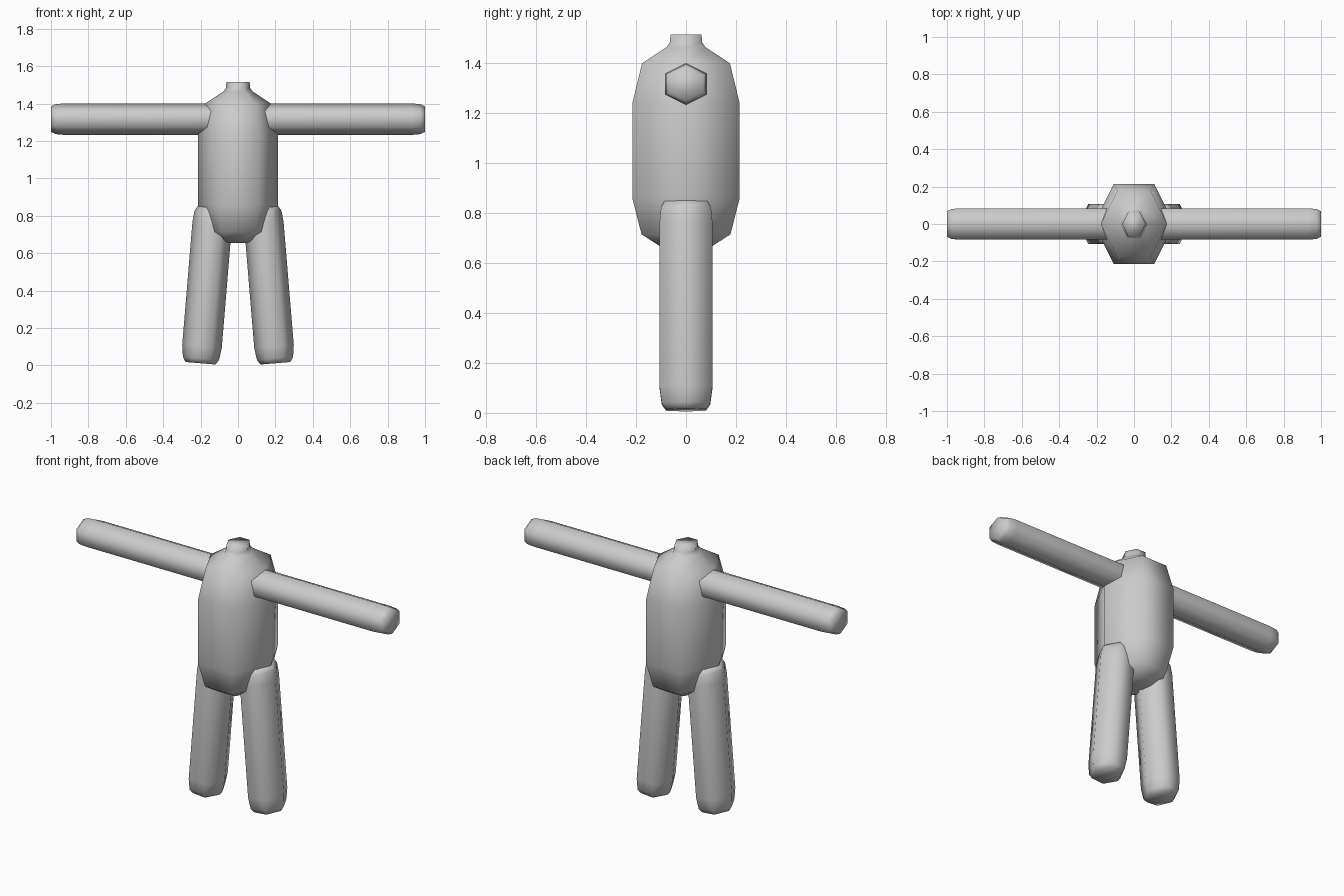
import bpy, bmesh, math
from mathutils import Vector

if "Cube" in bpy.data.objects:
    bpy.data.objects.remove(bpy.data.objects["Cube"])

grey = bpy.data.materials.new("light grey")
grey.diffuse_color = (0.6, 0.6, 0.6, 1)
grey.use_nodes = True
grey.node_tree.nodes["Principled BSDF"].inputs["Base Color"].default_value = grey.diffuse_color

# Hexagon of unit half-extent: points along the first axis, flats along the second
HEX = [(math.cos(math.radians(60 * i)),
        math.sin(math.radians(60 * i)) / math.sin(math.radians(60))) for i in range(6)]


def hex_tube(name, origin, point_dir, flat_dir, rings):
    """Loft hexagonal rings given as (distance along axis, radius)."""
    u, v = Vector(point_dir).normalized(), Vector(flat_dir).normalized()
    w = u.cross(v)
    bm = bmesh.new()
    loops = [[bm.verts.new(Vector(origin) + w * t + (u * a + v * b) * r) for a, b in HEX]
             for t, r in rings]
    for lo, hi in zip(loops, loops[1:]):
        for i in range(6):
            j = (i + 1) % 6
            bm.faces.new((lo[i], lo[j], hi[j], hi[i]))
    bm.faces.new(loops[0][::-1])
    bm.faces.new(loops[-1])
    bmesh.ops.recalc_face_normals(bm, faces=bm.faces)
    for f in bm.faces:
        f.smooth = True
    mesh = bpy.data.meshes.new(name)
    bm.to_mesh(mesh)
    bm.free()
    mesh.materials.append(grey)
    obj = bpy.data.objects.new(name, mesh)
    bpy.context.collection.objects.link(obj)
    return obj


# Torso with short neck
hex_tube("torso", (0, 0, 0), (1, 0, 0), (0, 1, 0),
         [(0.655, 0.06), (0.668, 0.105), (0.715, 0.178), (0.86, 0.215), (1.24, 0.215),
          (1.40, 0.176), (1.465, 0.078), (1.485, 0.064), (1.515, 0.0625)])

for side, label in ((1, "left"), (-1, "right")):
    # Arm, stretched straight out from inside the torso
    hex_tube(label + "_arm", (0, 0, 1.317), (0, 0, side), (0, -1, 0),
             [(0.08, 0.07), (0.10, 0.08), (0.15, 0.084), (0.93, 0.084),
              (0.975, 0.08), (1.0, 0.068)])
    # Leg, splayed slightly outwards
    tilt = 0.083
    hex_tube(label + "_leg", (side * 0.2, 0, 0.012), (1, 0, side * tilt), (0, 1, 0),
             [(0, 0.08), (0.025, 0.097), (0.09, 0.106), (0.75, 0.106),
              (0.81, 0.1), (0.835, 0.086)])
